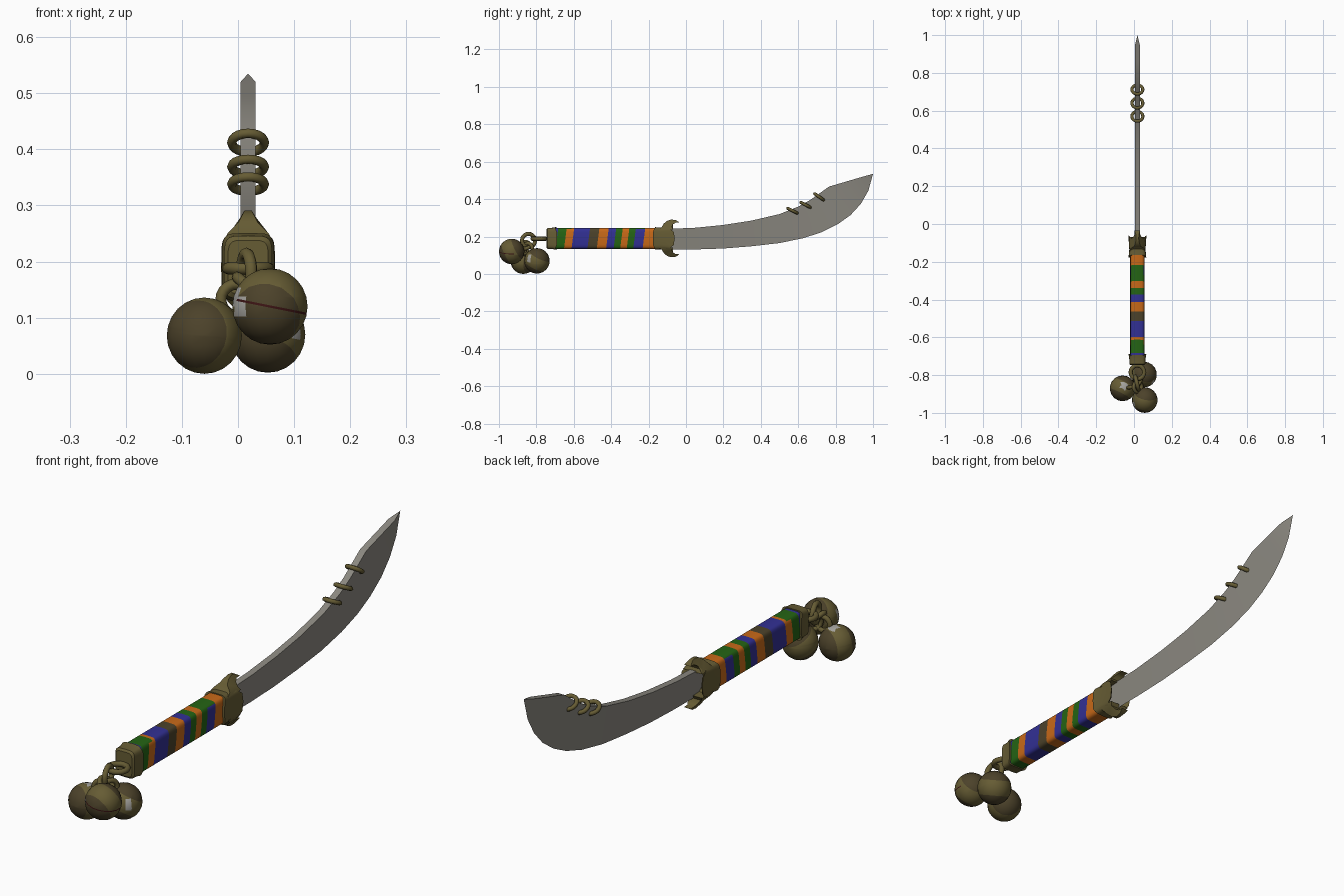
import bpy, bmesh, math
from mathutils import Vector

if "Cube" in bpy.data.objects:
    bpy.data.objects.remove(bpy.data.objects["Cube"])

CX, CZ = 0.018, 0.19          # long axis of the grip


def mat(name, r, g, b):
    m = bpy.data.materials.new(name)
    lin = lambda c: (c / 255 / 12.92) if c < 11 else ((c / 255 + 0.055) / 1.055) ** 2.4
    m.diffuse_color = (lin(r), lin(g), lin(b), 1)
    m.use_nodes = True
    m.node_tree.nodes["Principled BSDF"].inputs["Base Color"].default_value = m.diffuse_color
    return m


BRASS = mat("aged_brass", 102, 92, 52)
STEEL = mat("steel", 140, 137, 129)
BLUE = mat("blue_wrap", 50, 48, 148)
GREEN = mat("green_wrap", 36, 100, 20)
ORANGE = mat("orange_wrap", 200, 105, 24)
BROWN = mat("dark_brown", 76, 66, 42)
SILVER = mat("worn_silver", 165, 163, 158)
SLIT = mat("dark_slit", 60, 20, 20)


def finish(name, bm, mats, angle=35):
    bmesh.ops.recalc_face_normals(bm, faces=bm.faces)
    me = bpy.data.meshes.new(name)
    bm.to_mesh(me)
    bm.free()
    ob = bpy.data.objects.new(name, me)
    bpy.context.collection.objects.link(ob)
    for m in mats:
        me.materials.append(m)
    smooth(ob, angle)
    return ob


def smooth(ob, angle=35):
    bpy.ops.object.select_all(action='DESELECT')
    bpy.context.view_layer.objects.active = ob
    ob.select_set(True)
    bpy.ops.object.shade_smooth_by_angle(angle=math.radians(angle))


def loft(stations, n=24, power=0.38):
    """Rounded-rectangle tube along y; station = (y, half_x, half_z, side_wave, top_wave)."""
    bm = bmesh.new()
    rings = []
    for y, hx, hz, ws, wt in stations:
        ring = []
        for i in range(n):
            a = 2 * math.pi * i / n
            c, s = math.cos(a), math.sin(a)
            px = math.copysign(abs(c) ** power, c)
            pz = math.copysign(abs(s) ** power, s)
            ring.append(bm.verts.new((CX + hx * px, y + ws * c ** 4 + wt * s ** 4, CZ + hz * pz)))
        rings.append(ring)
    for a, b in zip(rings, rings[1:]):
        for i in range(n):
            j = (i + 1) % n
            bm.faces.new((a[i], a[j], b[j], b[i]))
    bm.faces.new(rings[0])
    bm.faces.new(rings[-1])
    return bm


def cut(bm, co, no):
    bmesh.ops.bisect_plane(bm, geom=bm.verts[:] + bm.edges[:] + bm.faces[:], plane_co=co, plane_no=no)


def ring(name, center, normal, major, minor):
    rot = Vector(normal).to_track_quat('Z', 'Y').to_euler()
    bpy.ops.mesh.primitive_torus_add(location=center, rotation=rot, major_radius=major,
                                     minor_radius=minor, major_segments=20, minor_segments=8)
    ob = bpy.context.object
    ob.name = name
    ob.data.materials.append(BRASS)
    smooth(ob, 50)


# Blade: wedge section, thick spine and sharp edge
spine = [(-.12, .24), (.05, .247), (.2, .262), (.35, .285), (.5, .32), (.6, .36),
         (.66, .393), (.71, .428), (.765, .467), (.86, .495), (.945, .520)]
edge = [(-.12, .13), (.05, .131), (.2, .136), (.35, .148), (.5, .165), (.63, .192),
        (.73, .225), (.81, .265), (.88, .315), (.935, .375), (.975, .445)]
bm = bmesh.new()
rows = []
for (sy, sz), (ey, ez) in zip(spine, edge):
    rows.append([bm.verts.new(p) for p in ((CX - .0135, sy, sz), (CX + .0135, sy, sz), (CX, ey, ez))])
for a, b in zip(rows, rows[1:]):
    for i in range(3):
        j = (i + 1) % 3
        bm.faces.new((a[i], a[j], b[j], b[i]))
tip = bm.verts.new((CX, 1, .535))
for i in range(3):
    bm.faces.new((rows[-1][i], rows[-1][(i + 1) % 3], tip))
bm.faces.new(rows[0])
finish("blade", bm, [STEEL], 25)

# Three rings through the spine of the blade
for k, (y, z, t) in enumerate([(.57, .338, .5), (.64, .369, .52), (.712, .412, .7)]):
    ring(f"blade_ring_{k + 1}", (CX, y, z), (0, t, 1), .029, .0085)

# Grip: slanted wrap stripes cut into the rounded bar; a few differ on the top side
bm = loft([(-.72, .038, .056, 0, 0), (-.14, .038, .056, 0, 0)])
cuts = [-.69, -.645, -.62, -.605, -.52, -.47, -.42, -.38, -.345, -.31, -.275, -.225]
sides = [0, 1, 2, 2, 0, 3, 2, 0, 1, 2, 1, 0, 2]      # 0 blue, 1 green, 2 orange, 3 brown
upper = [0, 1, 1, 2, 0, 3, 2, 0, 1, 2, 1, 1, 2]
SL = 0.13
for c in cuts:
    cut(bm, (CX, c, CZ), (0, 1, -SL))
for f in bm.faces:
    m = f.calc_center_median()
    bands = upper if m.z > CZ + .05 else sides
    f.material_index = bands[sum(m.y - SL * (m.z - CZ) > c for c in cuts)]
finish("grip", bm, [BLUE, GREEN, ORANGE, BROWN])

# Pommel cap with a scalloped lip
bm = loft([(-.747, .036, .048, 0, 0), (-.74, .043, .056, 0, 0), (-.715, .043, .057, 0, 0),
           (-.705, .047, .061, .016, .012), (-.705, .039, .057, .016, .012)])
finish("pommel", bm, [BRASS])

# Guard collar: flared, with side tongues running onto the blade
bm = loft([(-.165, .038, .054, -.012, 0), (-.165, .047, .06, -.012, 0), (-.135, .043, .058, 0, 0),
           (-.105, .048, .06, .045, .01), (-.108, .04, .052, .042, .005), (-.12, .015, .03, 0, 0)])
finish("guard_collar", bm, [BRASS])

# Guard prongs: hooked crescents tapering upwards and downwards
hook = [(-.15, .045), (-.13, .06), (-.118, .08), (-.10, .094), (-.078, .101), (-.055, .098),
        (-.034, .085), (-.055, .084), (-.070, .075), (-.076, .062), (-.068, .048)]


def prong_width(h):
    if h < .055:
        return .042
    if h < .08:
        return .042 - (h - .055) * 1.0
    return max(.006, .017 - (h - .08) * .5)


for name, sign in (("upper_prong", 1), ("lower_prong", -1)):
    bm = bmesh.new()
    walls = [[bm.verts.new((CX + s * prong_width(h), y, CZ + sign * h)) for y, h in hook] for s in (-1, 1)]
    for s in walls:
        bm.faces.new(s)
    for i in range(len(hook)):
        j = (i + 1) % len(hook)
        bm.faces.new((walls[0][i], walls[0][j], walls[1][j], walls[1][i]))
    bmesh.ops.triangulate(bm, faces=[f for f in bm.faces if len(f.verts) > 4])
    finish(name, bm, [BRASS])

# Chain: pommel link, hanging link and one link for each bell
ring("pommel_link", (CX, -.785, .188), (0, 0, 1), .036, .011)
ring("hanging_link", (CX - .003, -.842, .178), (1, .25, 0), .036, .011)
hub = Vector((CX, -.86, .155))
R = .068
bells = [((.057, -.932, .12), (-.85, -.5, .1), (-.2, -1, -.5)),
         ((-.06, -.87, .068), (.1, .2, 1), (-.5, -1, .1)),
         ((.053, -.797, .07), (.7, -.6, .2), (-.3, -.5, -1))]
for k, (c, patch, dark) in enumerate(bells):
    c, patch, dark = Vector(c), Vector(patch).normalized(), Vector(dark).normalized()
    d = (hub - c).normalized()
    ring(f"bell_link_{k + 1}", c + d * (R + .018), d.cross(Vector((0, 0, 1)) if k else Vector((0, 1, 0))),
         .028, .01)
    # Bell: ball with a worn patch and two tarnished sides; the first shows its dark slit
    bm = bmesh.new()
    bmesh.ops.create_uvsphere(bm, u_segments=18, v_segments=12, radius=R)
    slit_n = Vector((.2, 0, 1)).normalized()
    for o in (-.002, .002):
        cut(bm, slit_n * o, slit_n)
    for s in (-1, 1):
        cut(bm, dark * R * .45 * s, dark * s)
    for f in bm.faces:
        m = f.calc_center_median()
        n = m.normalized()
        if k == 0 and abs(m.dot(slit_n)) < .0019 and n.dot(Vector((.3, -1, 0)).normalized()) > .1:
            f.material_index = 2
        elif n.dot(patch) > .95:
            f.material_index = 1
        elif abs(m.dot(dark)) > R * .45:
            f.material_index = 3
    bmesh.ops.translate(bm, verts=bm.verts, vec=c)
    finish(f"bell_{k + 1}", bm, [BRASS, SILVER, SLIT, BROWN], 60)
